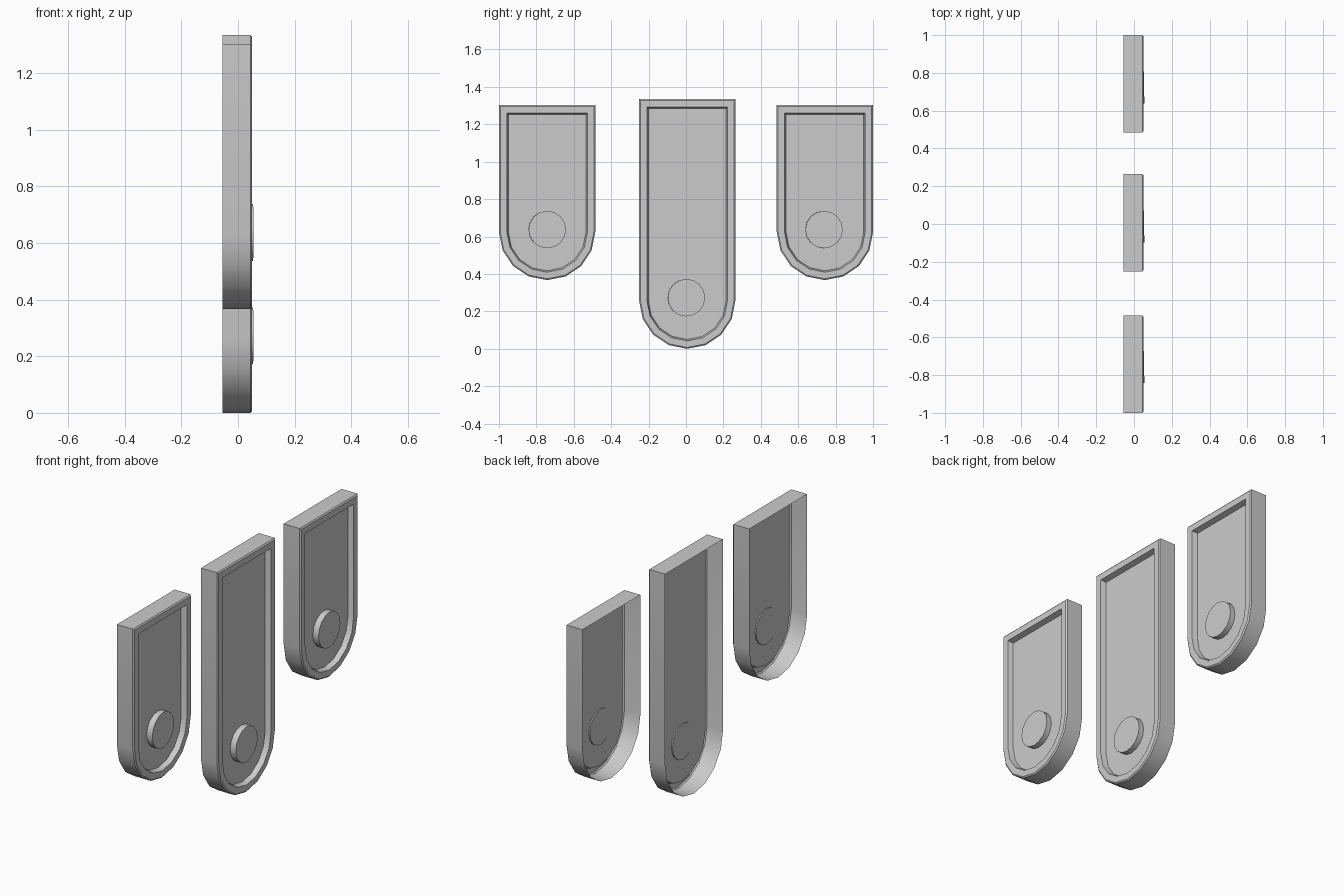
import bpy, bmesh, math
from mathutils import Matrix

if "Cube" in bpy.data.objects:
    bpy.data.objects.remove(bpy.data.objects["Cube"])

R = 0.2575          # half width of a plaque
ARC = 8             # segments in the rounded lower end
# (inset from outline, x) from the open back edge over the rim to the recess
PROFILE = [(0, -0.055), (0, 0.044), (0.007, 0.05), (0.042, 0.05), (0.05, 0.02)]


def finish(bm, name):
    mesh = bpy.data.meshes.new(name)
    bm.to_mesh(mesh)
    bm.free()
    obj = bpy.data.objects.new(name, mesh)
    bpy.context.collection.objects.link(obj)
    bpy.ops.object.select_all(action='DESELECT')
    obj.select_set(True)
    bpy.context.view_layer.objects.active = obj
    bpy.ops.object.shade_smooth_by_angle(angle=math.radians(30))
    return obj


def outline(cy, bottom, top, inset):
    """Flat top, half-round bottom, counter-clockwise seen from +x."""
    r, cz = R - inset, bottom + R
    pts = [(cy + r, top - inset), (cy - r, top - inset)]
    for i in range(ARC + 1):
        a = math.pi + math.pi * i / ARC
        pts.append((cy + r * math.cos(a), cz + r * math.sin(a)))
    return pts


def plaque(name, cy, bottom, top):
    bm = bmesh.new()
    loops = [[bm.verts.new((x, y, z)) for y, z in outline(cy, bottom, top, inset)]
             for inset, x in PROFILE]
    n = len(loops[0])
    for a, b in zip(loops, loops[1:]):
        for i in range(n):
            j = (i + 1) % n
            bm.faces.new((a[i], a[j], b[j], b[i]))
    bm.faces.new(loops[-1])      # recessed panel; the back stays open
    finish(bm, name)


def button(name, cy, cz):
    # Shallow, slightly tilted disc passing just through the panel
    bm = bmesh.new()
    depth = 0.038
    m = (Matrix.Translation((0.053 - depth / 2, cy, cz)) @ Matrix.Rotation(0.02, 4, 'Z')
         @ Matrix.Rotation(math.pi / 2, 4, 'Y'))
    bmesh.ops.create_cone(bm, cap_ends=True, segments=16, radius1=0.1, radius2=0.1,
                          depth=depth, matrix=m)
    finish(bm, name)


# Tall middle plaque and two shorter side plaques
for label, cy, by, bottom, top, bz in (
        ("left", -0.7425, -0.742, 0.367, 1.302, 0.637),
        ("middle", 0.0065, 0.002, 0.0, 1.334, 0.273),
        ("right", 0.7425, 0.738, 0.367, 1.302, 0.637)):
    plaque(label + "_plaque", cy, bottom, top)
    button(label + "_button", by, bz)
